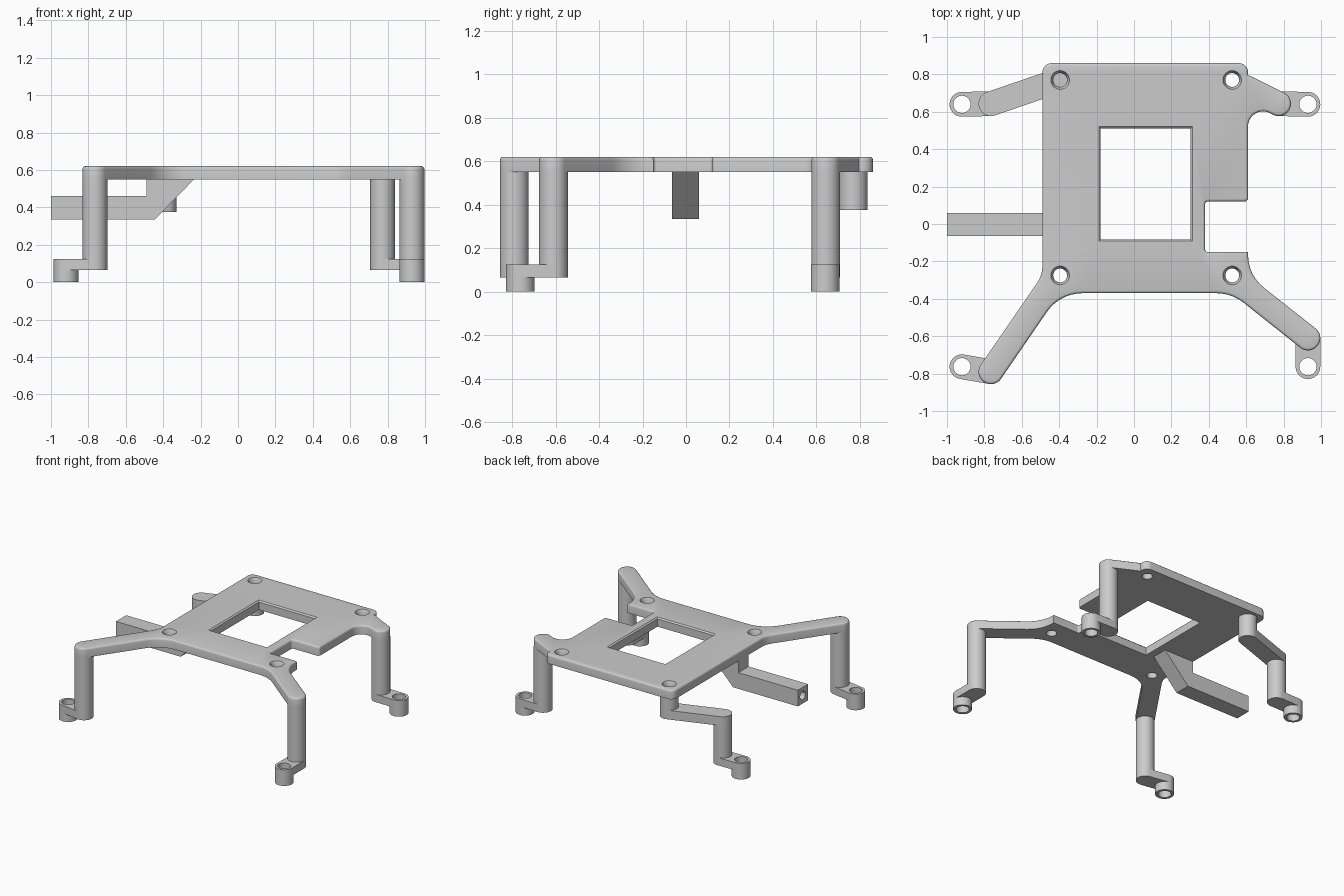
import bpy, bmesh
from math import pi, sin, cos, atan2, tan
from mathutils import Vector, Matrix

cube = bpy.data.objects.get("Cube")
if cube:
    bpy.data.objects.remove(cube, do_unlink=True)

grey = bpy.data.materials.new("matte grey")
grey.use_nodes = True
grey.diffuse_color = (0.6, 0.6, 0.6, 1)
grey.node_tree.nodes["Principled BSDF"].inputs["Base Color"].default_value = grey.diffuse_color

TOP, UNDER = 0.62, 0.55          # main plate
FOOT_TOP, FOOT_STEP = 0.125, 0.065
BAR_LOW, BAR_TOP = 0.375, 0.445  # cranked leg
R = 0.066                        # leg and arm radius


def rounded(corners):
    """Outline with each (x, y, radius) corner filleted."""
    out = []
    for i, (x, y, r) in enumerate(corners):
        p = Vector((x, y))
        if r == 0:
            out.append(p)
            continue
        u = (Vector(corners[i - 1][:2]) - p).normalized()
        v = (Vector(corners[(i + 1) % len(corners)][:2]) - p).normalized()
        half = u.angle(v) / 2
        centre = p + (u + v).normalized() * (r / sin(half))
        start = p + u * (r / tan(half)) - centre
        end = p + v * (r / tan(half)) - centre
        across = Vector((-start.y, start.x))
        sweep = atan2(across.dot(end), start.dot(end))
        steps = max(4, int(abs(sweep) / 0.13))
        for k in range(steps + 1):
            a = sweep * k / steps
            out.append(centre + start * cos(a) + across * sin(a))
    return out


def inset(pts, d):
    """Counter-clockwise outline moved inwards by d."""
    out = []
    for i, p in enumerate(pts):
        a = (p - pts[i - 1]).normalized()
        b = (pts[(i + 1) % len(pts)] - p).normalized()
        na, nb = Vector((-a.y, a.x)), Vector((-b.y, b.x))
        out.append(p + (na + nb) * (d / (1 + na.dot(nb))))
    return out


def circle(c, r, n=40):
    return [Vector((c[0] + r * cos(2 * pi * k / n), c[1] + r * sin(2 * pi * k / n))) for k in range(n)]


def stadium(a, b, r, n=20):
    """Outline of a straight bar with round ends."""
    a, b = Vector(a), Vector(b)
    t = atan2(b.y - a.y, b.x - a.x)
    return [c + Vector((cos(s + pi * k / n), sin(s + pi * k / n))) * r
            for c, s in ((b, t - pi / 2), (a, t + pi / 2)) for k in range(n + 1)]


def solid(name, *contours):
    """Solid from an outer contour and hole contours, each a stack of (outline, z) rings."""
    bm = bmesh.new()
    ends = ([], [])
    for rings in contours:
        loops = [[bm.verts.new((p[0], p[1], z)) for p in pts] for pts, z in rings]
        n = len(loops[0])
        for lo, hi in zip(loops, loops[1:]):
            for k in range(n):
                j = (k + 1) % n
                bm.faces.new((lo[k], lo[j], hi[j], hi[k]))
        for edges, loop in zip(ends, (loops[0], loops[-1])):
            edges += [bm.edges.get((loop[k - 1], loop[k])) for k in range(n)]
    for edges in ends:
        bmesh.ops.triangle_fill(bm, edges=edges, use_beauty=True, normal=(0, 0, 1))
    bmesh.ops.recalc_face_normals(bm, faces=bm.faces)
    mesh = bpy.data.meshes.new(name)
    bm.to_mesh(mesh)
    bm.free()
    mesh.materials.append(grey)
    ob = bpy.data.objects.new(name, mesh)
    bpy.context.collection.objects.link(ob)
    return ob


def straight(outline, z0, z1):
    return [(outline, z0), (outline, z1)]


def tip(c, angle):
    """Two corners of a round arm end, pointing along the angle."""
    d = Vector((cos(angle), sin(angle)))
    side = Vector((d.y, -d.x))
    corners = [Vector(c) + (d + side * s) * R for s in (1, -1)]
    return [(p.x, p.y, R - 0.0005) for p in corners]


# Leg and foot centres
legs = {
    "front_right": ((-0.765, -0.79), (-0.92, -0.763)),
    "front_left": ((0.93, -0.61), (0.93, -0.763)),
    "back_left": ((0.773, 0.643), (0.93, 0.64)),
    "back_right": ((-0.765, 0.643), (-0.92, 0.64)),
}

# Plate outline with three arms and a side notch
outline = rounded(
    [(-0.49, -0.274, 0.15)] + tip(legs["front_right"][0], atan2(-0.824, -0.566)) +
    [(-0.397, -0.37, 0.23), (0.522, -0.37, 0.23)] +
    tip(legs["front_left"][0], atan2(-0.62, 0.784)) +
    [(0.61, -0.274, 0.22), (0.61, -0.15, 0), (0.38, -0.15, 0.015), (0.38, 0.12, 0.015),
     (0.61, 0.12, 0.02), (0.61, 0.653, 0.08)] +
    tip(legs["back_left"][0], atan2(-0.45, 0.89)) +
    [(0.61, 0.797, 0), (0.61, 0.86, 0.05), (-0.49, 0.86, 0.05)])
EDGE = 0.014
rim = straight(outline, UNDER, TOP - EDGE)
for a in (pi / 6, pi / 3, pi / 2):
    rim.append((inset(outline, EDGE * (1 - cos(a))), TOP - EDGE * (1 - sin(a))))

# Square window and countersunk screw holes
frame = [Vector(p) for p in ((-0.178, -0.082), (0.302, -0.082), (0.302, 0.51), (-0.178, 0.51))]
openings = [straight(frame, UNDER, TOP - 0.01) + [(inset(frame, -0.01), TOP)]]
for x in (-0.395, 0.525):
    for y in (-0.275, 0.77):
        openings.append(straight(circle((x, y), 0.037), UNDER, TOP - 0.025) +
                        [(circle((x, y), 0.05), TOP)])
plate = solid("plate", rim, *openings)

# Legs with offset feet
for name, (leg, foot) in legs.items():
    top = BAR_TOP if name == "back_right" else UNDER
    solid(name + "_leg", straight(circle(leg, R), FOOT_STEP, top))
    bore = circle(foot, 0.046)
    solid(name + "_foot_bar", straight(stadium(leg, foot, R), FOOT_STEP, FOOT_TOP),
          straight(bore, FOOT_STEP, FOOT_TOP))
    solid(name + "_foot", straight(circle(foot, R), 0, FOOT_STEP), straight(bore, 0, FOOT_STEP))

# Cranked back right leg: short post under the plate and a bar outwards
post = (-0.395, 0.77)
solid("back_right_post", straight(circle(post, R), BAR_LOW, UNDER))
solid("back_right_bar", straight(stadium(legs["back_right"][0], post, R), BAR_LOW, BAR_TOP))

# Side handle: profile in x and z, extruded along y
profile = [(-1, 0.335), (-0.445, 0.335), (-0.235, UNDER), (-0.49, UNDER), (-0.49, 0.46), (-1, 0.46)]
handle = solid("side_handle", straight(profile, -0.06, 0.065))
handle.data.transform(Matrix.Rotation(pi / 2, 4, 'X'))

# Blind hole in the handle's end
drill = solid("drill_cutter", straight(circle((0, 0), 0.032, 24), -0.2, 0.3))
drill.data.transform(Matrix.Translation((-1, 0, 0.397)) @ Matrix.Rotation(pi / 2, 4, 'Y'))
mod = handle.modifiers.new("bore", 'BOOLEAN')
mod.operation, mod.solver, mod.object = 'DIFFERENCE', 'EXACT', drill
bpy.context.view_layer.objects.active = handle
bpy.ops.object.modifier_apply(modifier=mod.name)
bpy.data.objects.remove(drill, do_unlink=True)

# Smooth round surfaces, keep sharp edges
for ob in bpy.context.collection.objects:
    ob.select_set(ob.type == 'MESH' and grey.name in ob.data.materials)
bpy.context.view_layer.objects.active = plate
bpy.ops.object.shade_smooth_by_angle(angle=0.6)
